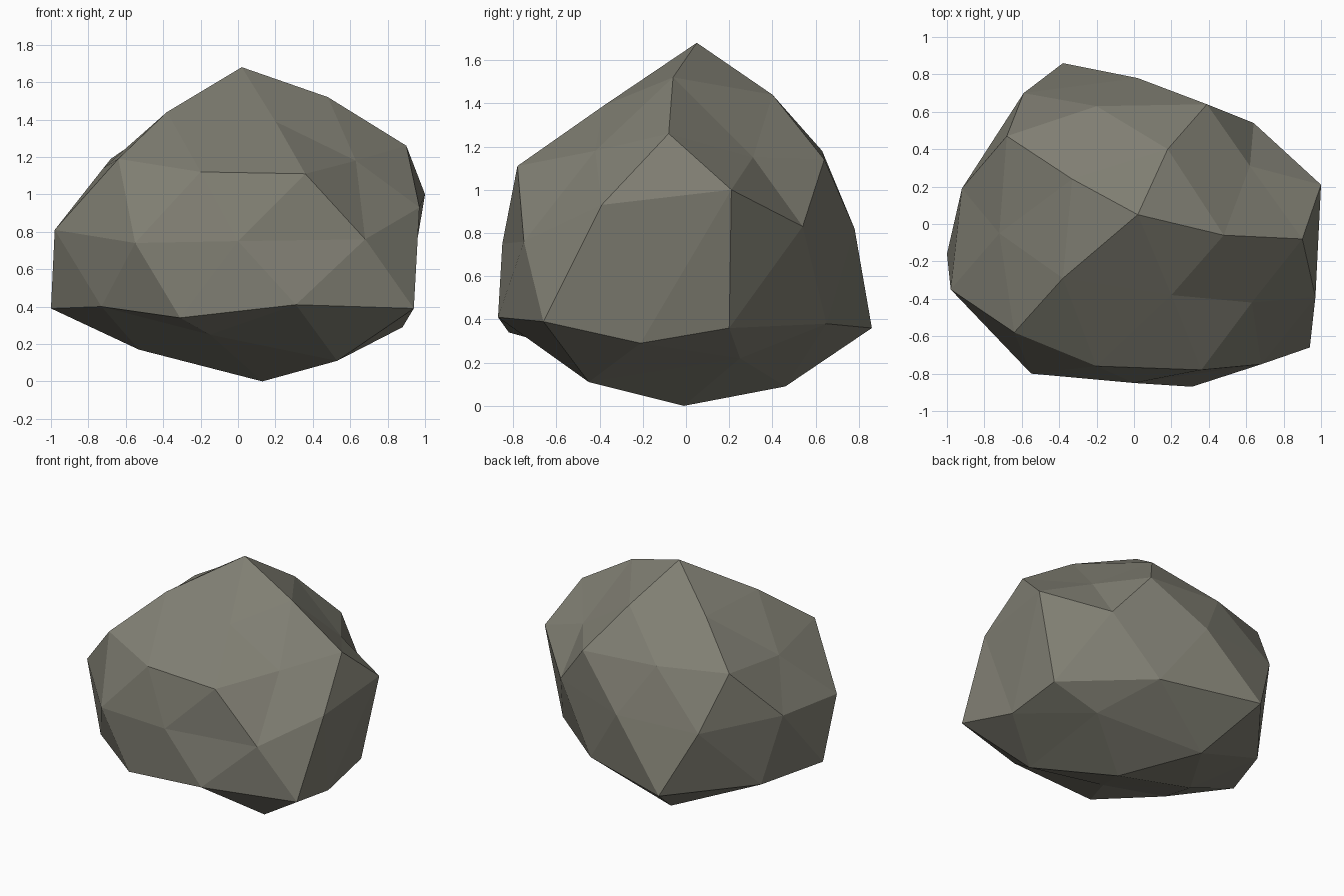
import bpy, bmesh, math

# Boulder: a two-level icosphere whose rings of corners are pushed in and out.
# Each ring runs counter-clockwise, starting at +x.
RINGS = [
    [(.02, .05, 1.68)],
    [(.48, -.06, 1.52), (.18, .40, 1.44), (-.33, .24, 1.43), (-.38, -.29, 1.44), (.20, -.38, 1.39)],
    [(.90, -.08, 1.26), (.62, .31, 1.15), (.39, .64, 1.14), (-.20, .63, 1.18), (-.68, .47, 1.19),
     (-.72, -.05, 1.14), (-.64, -.58, 1.19), (-.20, -.76, 1.12), (.36, -.78, 1.11), (.63, -.42, 1.18)],
    [(1.0, .21, 1.0), (.64, .54, .83), (.02, .78, .82), (-.59, .70, .81), (-.92, .19, .84),
     (-.98, -.35, .81), (-.55, -.80, .74), (0, -.85, .75), (.68, -.75, .76), (.97, -.39, .93)],
    [(.88, -.21, .29), (.86, .20, .36), (.32, .65, .38), (-.38, .86, .36), (-.82, .30, .35),
     (-1.0, -.16, .39), (-.73, -.55, .40), (-.31, -.82, .34), (.31, -.87, .41), (.94, -.66, .39)],
    [(.53, .25, .22), (-.20, .46, .09), (-.53, -.05, .17), (-.15, -.50, .25), (.53, -.45, .11)],
    [(.13, -.01, 0)],
]


def angle(v):
    return (math.atan2(v.co.y, v.co.x) + 0.05) % (2 * math.pi)


bm = bmesh.new()
bmesh.ops.create_icosphere(bm, subdivisions=2, radius=1)
verts = sorted(bm.verts, key=lambda v: -v.co.z)
start = 0
for ring in RINGS:
    band = sorted(verts[start:start + len(ring)], key=angle)
    start += len(ring)
    for v, p in zip(band, ring):
        v.co = p
bmesh.ops.recalc_face_normals(bm, faces=bm.faces)

mesh = bpy.data.meshes.new("boulder")
bm.to_mesh(mesh)
bm.free()

# One flat stone colour
stone = bpy.data.materials.new("warm grey stone")
stone.diffuse_color = (.215, .21, .17, 1)
mesh.materials.append(stone)
bpy.context.collection.objects.link(bpy.data.objects.new("boulder", mesh))
